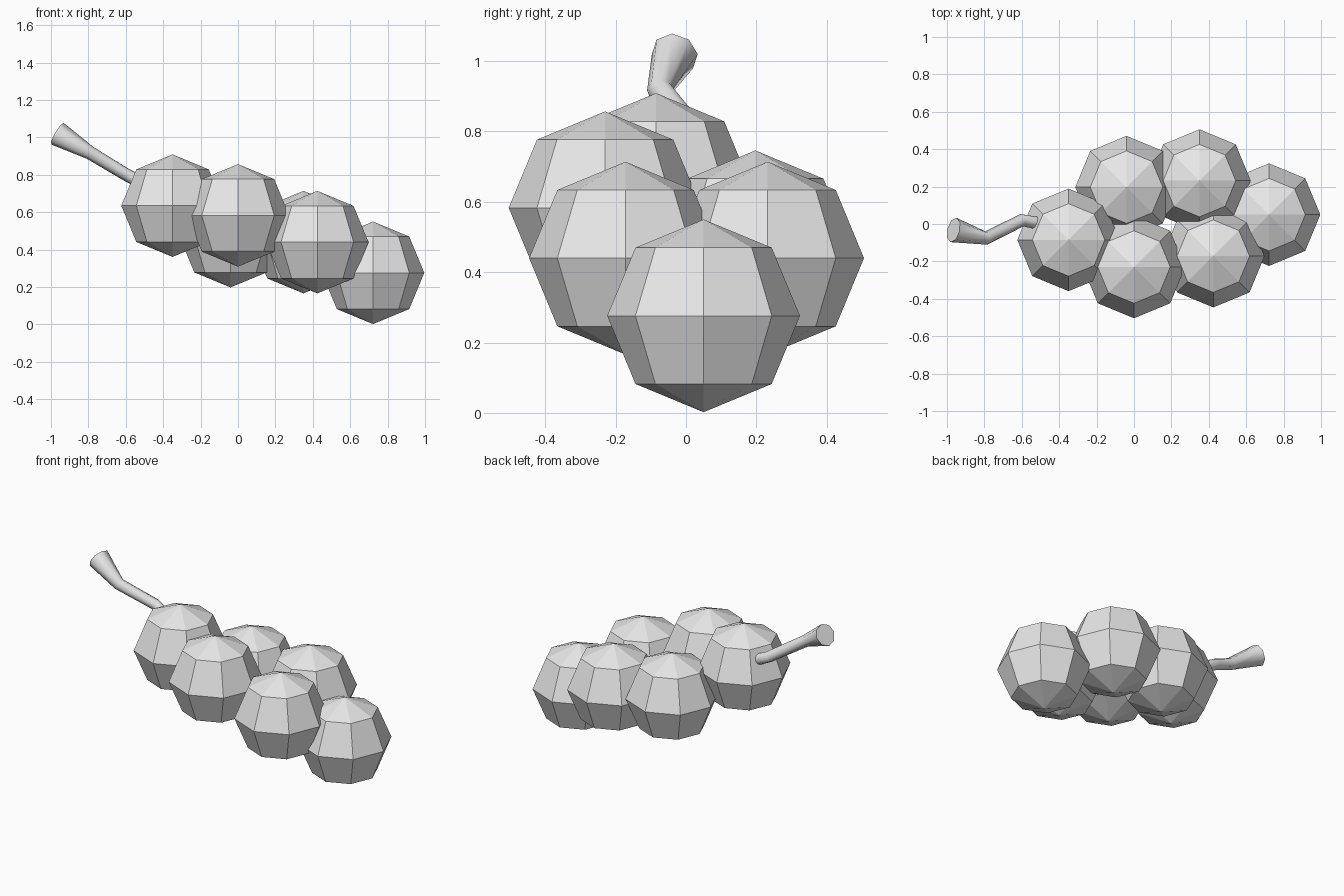
import bpy
import bmesh
import math
from mathutils import Vector

cube = bpy.data.objects.get("Cube")
if cube:
    bpy.data.objects.remove(cube, do_unlink=True)

grey = bpy.data.materials.new("light_grey")
grey.use_nodes = True
colour = (0.8, 0.8, 0.8, 1)
grey.diffuse_color = colour
grey.node_tree.nodes["Principled BSDF"].inputs["Base Color"].default_value = colour


def add_object(name, bm):
    bmesh.ops.recalc_face_normals(bm, faces=bm.faces)
    mesh = bpy.data.meshes.new(name)
    bm.to_mesh(mesh)
    bm.free()
    mesh.materials.append(grey)
    obj = bpy.data.objects.new(name, mesh)
    bpy.context.collection.objects.link(obj)
    return obj


# Berries: faceted balls, descending away from the stem
BERRY_RADIUS = 0.274
berries = [
    (-0.35, -0.085, 0.635),
    (0.0, -0.23, 0.583),
    (-0.04, 0.197, 0.472),
    (0.35, 0.232, 0.44),
    (0.424, -0.172, 0.44),
    (0.722, 0.05, 0.276),
]
for i, centre in enumerate(berries):
    bm = bmesh.new()
    bmesh.ops.create_uvsphere(bm, u_segments=8, v_segments=4, radius=BERRY_RADIUS)
    add_object(f"berry_{i + 1}", bm).location = centre

# Stem: bent tube flaring to a flat cut end
SIDES = 8
path = [
    ((-0.965, -0.032, 1.02), 0.067),
    ((-0.79, -0.075, 0.917), 0.036),
    ((-0.6, 0.02, 0.802), 0.034),
    ((-0.49, 0.0, 0.745), 0.034),
]
points = [Vector(p) for p, r in path]
bm = bmesh.new()
rings = []
for i, (p, radius) in enumerate(path):
    ahead = points[min(i + 1, len(points) - 1)]
    behind = points[max(i - 1, 0)]
    axis = (ahead - behind).normalized()
    side = axis.cross(Vector((0, 0, 1))).normalized()
    up = side.cross(axis)
    ring = []
    for k in range(SIDES):
        a = math.tau * k / SIDES
        ring.append(bm.verts.new(points[i] + radius * (side * math.cos(a) + up * math.sin(a))))
    rings.append(ring)
for low, high in zip(rings, rings[1:]):
    for k in range(SIDES):
        n = (k + 1) % SIDES
        bm.faces.new((low[k], low[n], high[n], high[k]))
bm.faces.new(rings[0])
bm.faces.new(rings[-1])
stem = add_object("stem", bm)

# Smooth sides, crisp cut end
bpy.ops.object.select_all(action="DESELECT")
stem.select_set(True)
bpy.context.view_layer.objects.active = stem
bpy.ops.object.shade_smooth_by_angle(angle=math.radians(50))
